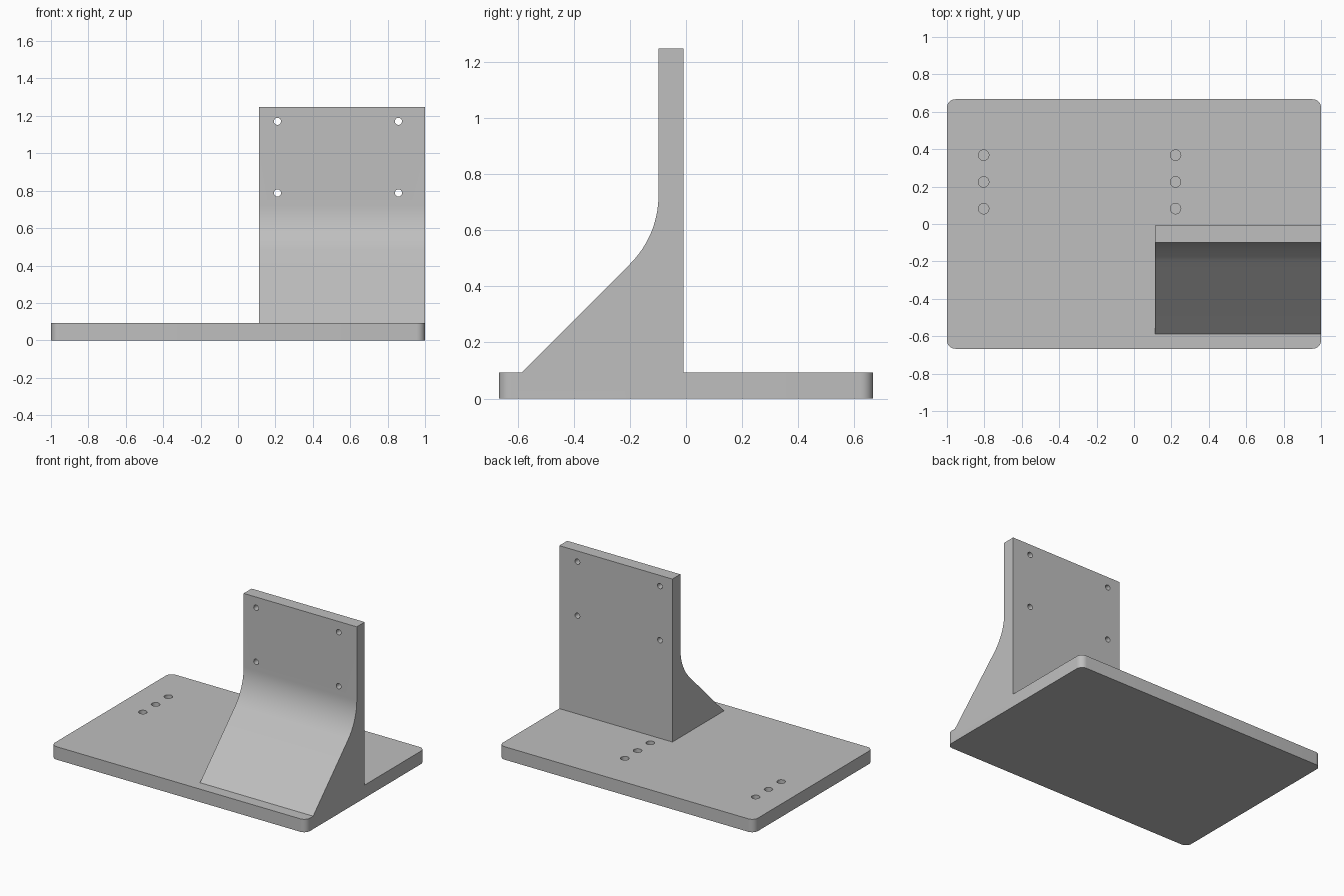
import bpy
import bmesh
import math

if "Cube" in bpy.data.objects:
    bpy.data.objects.remove(bpy.data.objects["Cube"])

BASE_T = 0.092                 # base plate thickness
HALF_X, HALF_Y = 1.0, 0.667    # base plate half sizes
CORNER_R = 0.045
WALL_BACK, WALL_FRONT, WALL_TOP = -0.009, -0.098, 1.247
FOOT = -0.587                  # front toe of the bracket
FILLET_R = 0.345

grey = bpy.data.materials.new("light grey")
grey.diffuse_color = (0.52, 0.52, 0.52, 1.0)
grey.use_nodes = True
grey.node_tree.nodes["Principled BSDF"].inputs["Base Color"].default_value = grey.diffuse_color


def extrude_outline(name, points, direction):
    """Solid made by sweeping a flat outline along a direction."""
    bm = bmesh.new()
    face = bm.faces.new([bm.verts.new(p) for p in points])
    swept = bmesh.ops.extrude_face_region(bm, geom=[face])["geom"]
    verts = [g for g in swept if isinstance(g, bmesh.types.BMVert)]
    bmesh.ops.translate(bm, verts=verts, vec=direction)
    bmesh.ops.recalc_face_normals(bm, faces=bm.faces)
    mesh = bpy.data.meshes.new(name)
    bm.to_mesh(mesh)
    bm.free()
    mesh.materials.append(grey)
    obj = bpy.data.objects.new(name, mesh)
    bpy.context.collection.objects.link(obj)
    return obj


def circle(r, n=32):
    return [(r * math.cos(2 * math.pi * i / n), r * math.sin(2 * math.pi * i / n))
            for i in range(n)]


def combine(target, other, operation):
    mod = target.modifiers.new(other.name, 'BOOLEAN')
    mod.operation = operation
    mod.solver = 'EXACT'
    mod.object = other
    other.hide_render = True
    other.hide_viewport = True


# Base plate with rounded corners
outline = []
for sx, sy, start in ((1, 1, 0), (-1, 1, 90), (-1, -1, 180), (1, -1, 270)):
    for i in range(9):
        a = math.radians(start + i * 90 / 8)
        outline.append((sx * (HALF_X - CORNER_R) + CORNER_R * math.cos(a),
                        sy * (HALF_Y - CORNER_R) + CORNER_R * math.sin(a), 0))
plate = extrude_outline("base_with_bracket", outline, (0, 0, BASE_T))

# Upright bracket: 45 degree ramp blending through a fillet into the wall
ramp_end_y = WALL_FRONT - FILLET_R * (1 - math.cos(math.pi / 4))
fillet_z = BASE_T + (ramp_end_y - FOOT) + FILLET_R * math.sin(math.pi / 4)
profile = [(WALL_BACK, 0.04), (WALL_BACK, WALL_TOP), (WALL_FRONT, WALL_TOP)]
for i in range(17):
    a = -math.pi / 4 * i / 16
    profile.append((WALL_FRONT - FILLET_R + FILLET_R * math.cos(a),
                    fillet_z + FILLET_R * math.sin(a)))
profile += [(FOOT, BASE_T), (FOOT, 0.04)]
bracket = extrude_outline("bracket", [(0.113, y, z) for y, z in profile], (0.887, 0, 0))
combine(plate, bracket, 'UNION')
helpers = [bracket]

# Blind holes in the base plate
for x in (-0.804, 0.222):
    for y in (0.082, 0.225, 0.368):
        pts = [(x + u, y + v, 0.03) for u, v in circle(0.028)]
        helpers.append(extrude_outline("base_hole", pts, (0, 0, 0.1)))

# Through holes in the wall
for x in (0.211, 0.858):
    for z in (0.788, 1.171):
        pts = [(x + u, -0.2, z + v) for u, v in circle(0.019)]
        helpers.append(extrude_outline("wall_hole", pts, (0, 0.3, 0)))

for cutter in helpers[1:]:
    combine(plate, cutter, 'DIFFERENCE')

# Bake the solid, drop the helpers, shade with sharp edges kept
bpy.context.view_layer.update()
graph = bpy.context.evaluated_depsgraph_get()
baked = bpy.data.meshes.new_from_object(plate.evaluated_get(graph))
plate.modifiers.clear()
plate.data = baked
for helper in helpers:
    bpy.data.objects.remove(helper)
bpy.context.view_layer.objects.active = plate
plate.select_set(True)
bpy.ops.object.shade_smooth_by_angle(angle=math.radians(30))
